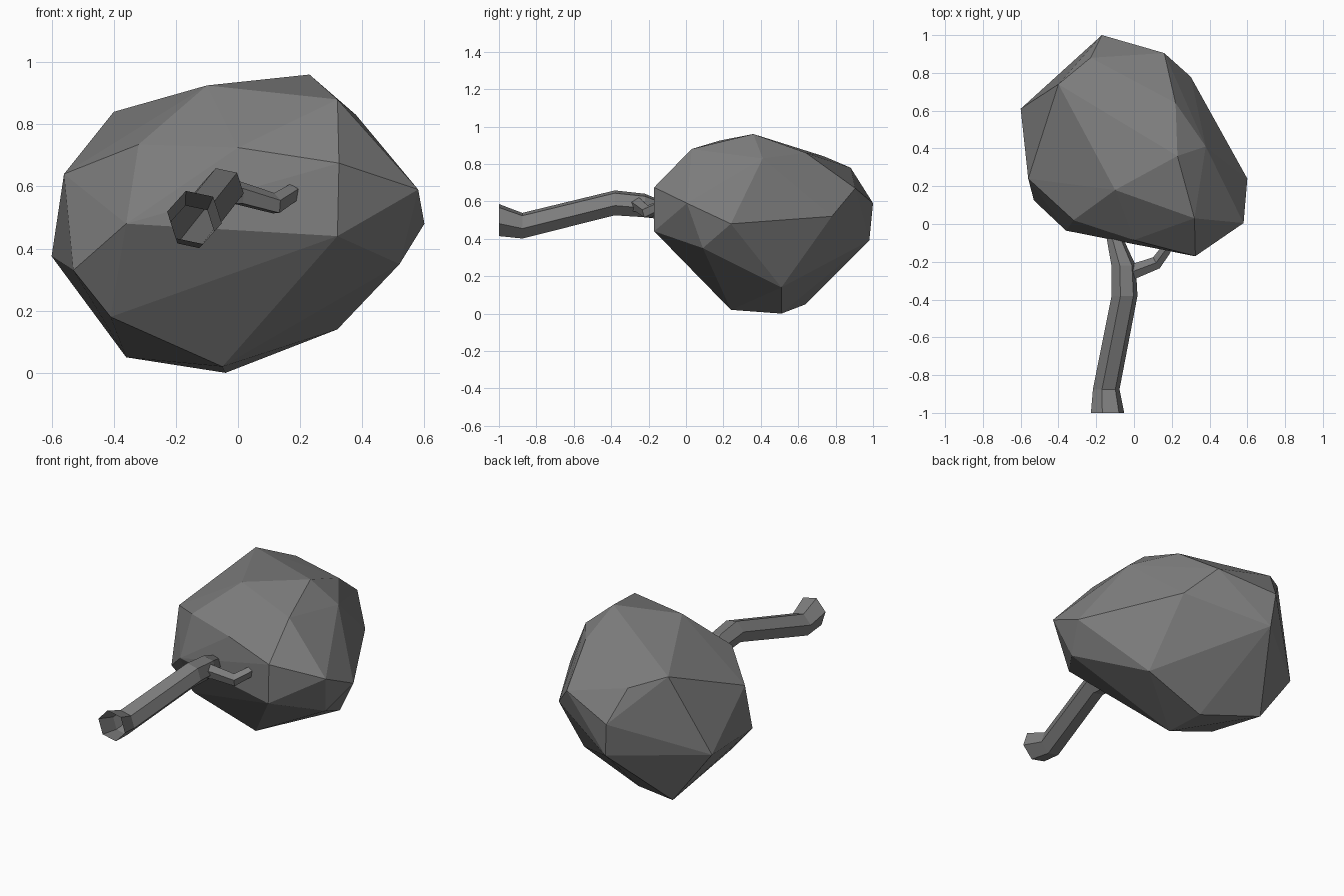
import bpy, bmesh, math
from mathutils import Vector

cube = bpy.data.objects.get("Cube")
if cube:
    bpy.data.objects.remove(cube, do_unlink=True)

grey = bpy.data.materials.new("dark grey")
grey.use_nodes = True
grey.diffuse_color = (0.21, 0.21, 0.21, 1)
grey.node_tree.nodes["Principled BSDF"].inputs["Base Color"].default_value = (0.21, 0.21, 0.21, 1)


def finish(name, bm):
    bmesh.ops.recalc_face_normals(bm, faces=bm.faces)
    mesh = bpy.data.meshes.new(name)
    bm.to_mesh(mesh)
    bm.free()
    mesh.materials.append(grey)
    obj = bpy.data.objects.new(name, mesh)
    bpy.context.collection.objects.link(obj)
    return obj


def tube(name, path, sides, turn, along):
    """Open faceted tube; rings face the given direction, path holds (point, radius)."""
    bm = bmesh.new()
    axis = Vector(along).normalized()
    side = axis.cross(Vector((0, 0, 1))).normalized()
    up = side.cross(axis)
    rings = []
    for point, radius in path:
        ring = []
        for i in range(sides):
            a = turn + math.tau * i / sides
            ring.append(bm.verts.new(Vector(point) + radius * (math.cos(a) * side + math.sin(a) * up)))
        rings.append(ring)
    for r, s in zip(rings, rings[1:]):
        for i in range(sides):
            j = (i + 1) % sides
            bm.faces.new((r[i], r[j], s[j], s[i]))
    return finish(name, bm)


# Crown: faceted boulder-like hull
front = [(.325, -.17, .675), (.32, -.17, .44), (-.36, -.035, .48),
         (-.32, .02, .735), (0, -.085, .725)]
top = [(.32, .03, .88), (-.1, .18, .925), (.23, .36, .96), (.38, .41, .83),
       (.22, .64, .86), (-.4, .74, .84), (-.23, .88, .78)]
sides = [(.58, .005, .59), (.6, .24, .48), (.52, .09, .35),
         (-.53, .125, .33), (-.56, .24, .64), (-.6, .61, .375)]
back = [(-.17, 1, .59), (-.15, .98, .39), (.16, .905, .67), (.3, .78, .52)]
bottom = [(.32, .51, .14), (-.04, .51, 0), (-.05, .24, .02),
          (-.41, .17, .18), (-.36, .64, .05)]
bm = bmesh.new()
for p in front + top + sides + back + bottom:
    bm.verts.new(p)
hull = bmesh.ops.convex_hull(bm, input=bm.verts)
loose = [v for v in bm.verts if not v.link_faces]
bmesh.ops.delete(bm, geom=loose, context='VERTS')
finish("crown", bm)

# Trunk: crooked six-sided tube, open at the foot
tube("trunk", [((-.14, -1, .5), .09), ((-.147, -.875, .47), .072),
               ((-.05, -.38, .592), .07), ((-.055, -.22, .578), .066),
               ((-.1, -.08, .54), .045), ((-.12, .02, .53), .04)],
     6, math.radians(-12), (0, 1, 0))

# Side branch reaching into the crown
tube("side_branch", [((-.05, -.27, .585), .05), ((.0, -.25, .578), .042),
                     ((.12, -.205, .543), .036), ((.175, -.13, .578), .032),
                     ((.2, -.07, .595), .03)],
     5, math.radians(20), (1, .6, .1))
